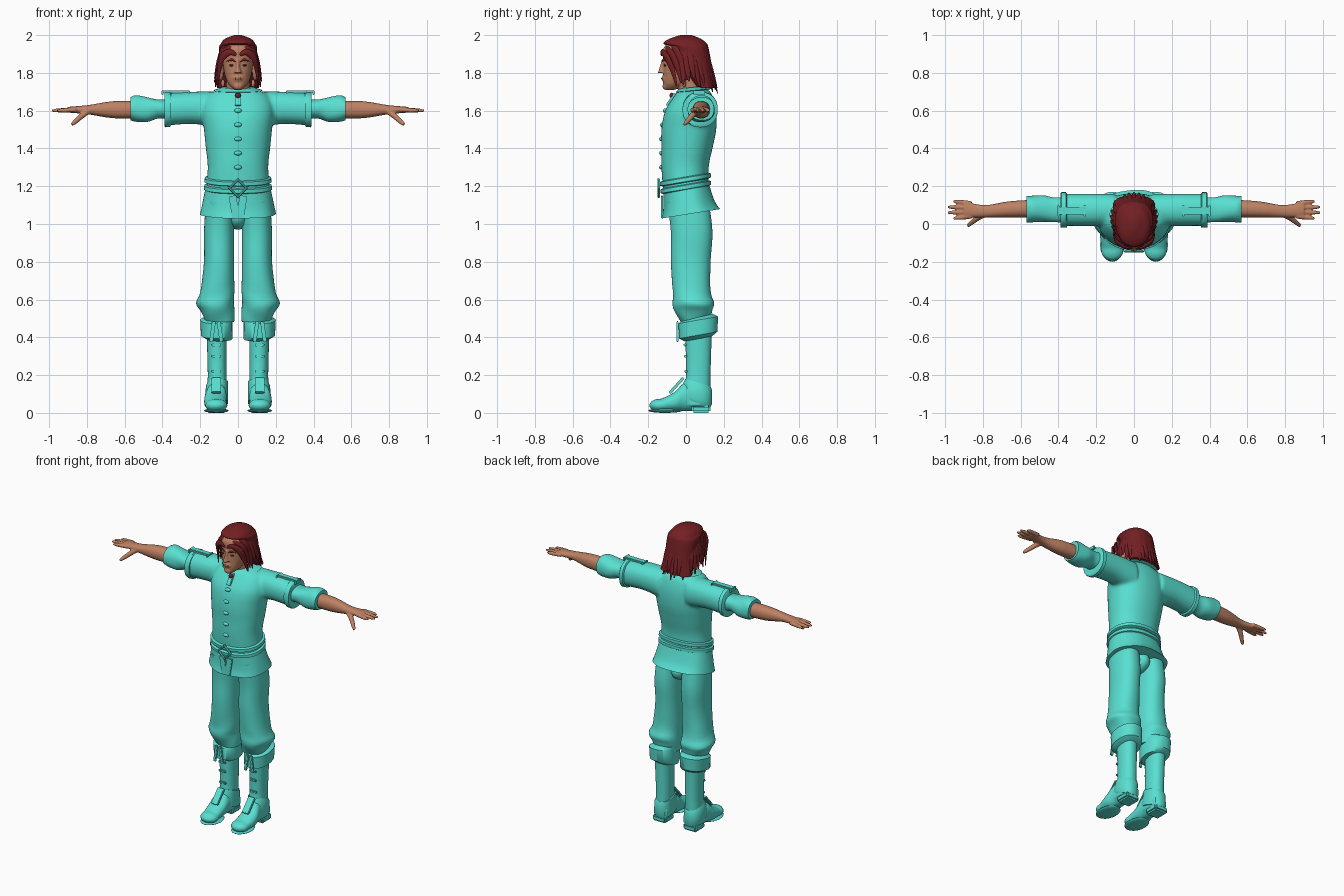
import bpy, bmesh
from math import cos, sin, pi, radians, copysign
from mathutils import Vector, Matrix

if "Cube" in bpy.data.objects:
    bpy.data.objects.remove(bpy.data.objects["Cube"])


def material(name, *rgb):
    mat = bpy.data.materials.new(name)
    mat.use_nodes = True
    mat.diffuse_color = (*rgb, 1)
    mat.node_tree.nodes["Principled BSDF"].inputs["Base Color"].default_value = (*rgb, 1)
    return mat


cloth = material("turquoise cloth", .1, .74, .64)
hair = material("dark red hair", .17, .014, .017)
skin = material("tan skin", .51, .22, .125)
lip = material("lip brown", .36, .13, .08)
dark = material("eye dark", .05, .02, .02)


def select(objects):
    bpy.ops.object.select_all(action="DESELECT")
    for ob in objects:
        ob.select_set(True)
    bpy.context.view_layer.objects.active = objects[0]


def add_mirror(ob):
    ob.modifiers.new("Mirror", "MIRROR").use_mirror_merge = False


def finish(name, bm, mat, mirror=False):
    bmesh.ops.recalc_face_normals(bm, faces=bm.faces)
    mesh = bpy.data.meshes.new(name)
    bm.to_mesh(mesh)
    bm.free()
    mesh.materials.append(mat)
    ob = bpy.data.objects.new(name, mesh)
    bpy.context.collection.objects.link(ob)
    select([ob])
    bpy.ops.object.shade_smooth_by_angle(angle=radians(45))
    if mirror:
        add_mirror(ob)
    return ob


def spline(rows, steps):
    """Catmull-Rom curve through rows of numbers."""
    out, last = [], len(rows) - 1
    for i in range(last):
        a, b, c, d = (Vector(rows[max(0, min(last, i + k))]) for k in (-1, 0, 1, 2))
        for s in range(steps):
            t = s / steps
            out.append(b + t / 2 * (c - a + t * (2 * a - 5 * b + 4 * c - d + t * (3 * b - a - 3 * c + d))))
    return out + [Vector(rows[last])]


def at(rows, t):
    """Section of a profile at one position along it."""
    for low, high in zip(rows, rows[1:]):
        if t <= high[0]:
            break
    return Vector(low).lerp(Vector(high), (t - low[0]) / (high[0] - low[0]))


def skin_rings(name, bm, rings, mat, mirror):
    for p, q in zip(rings, rings[1:]):
        for k in range(len(p)):
            bm.faces.new((p[k], p[k - 1], q[k - 1], q[k]))
    bm.faces.new(rings[0])
    bm.faces.new(rings[-1])
    return finish(name, bm, mat, mirror)


def loft(name, axis, rows, mat, inner=None, mirror=False, slope=0, side=1, steps=4, wave=None):
    """Skin rows of (position, far width, low depth, high depth); without inner, width is symmetric."""
    bm, rings, count = bmesh.new(), [], 72
    for t, far, low, high in spline(rows, steps):
        near = -far if inner is None else inner
        ring = []
        for k in range(count):
            angle = 2 * pi * k / count
            grow = 1 + (wave(t, angle) if wave else 0)
            a, b = (middle + grow * half * copysign(abs(f) ** .9, f) for middle, half, f in (
                ((near + far) / 2, (far - near) / 2, cos(angle)), ((low + high) / 2, (high - low) / 2, sin(angle))))
            u = t + slope * b
            x, y, z = {"x": (u, a, b), "y": (a, u, b), "z": (a, b, u)}[axis]
            ring.append(bm.verts.new((x * side, y, z)))
        rings.append(ring)
    return skin_rings(name, bm, rings, mat, mirror)


def band(name, axis, rows, start, end, grow, inner=None, **options):
    """Raised band hugging a stretch of a profile."""
    swell, edge = Vector((0, grow, -grow, grow)), Vector(((end - start) / 6, 0, 0, 0))
    a, b = at(rows, start), at(rows, end)
    inner = None if inner is None else inner - grow
    return loft(name, axis, [a, a + swell + edge, b + swell - edge, b], cloth, inner, steps=1, **options)


def ball(name, loc, size, mat, mirror=False):
    bm = bmesh.new()
    bmesh.ops.create_uvsphere(bm, u_segments=20, v_segments=12, radius=1,
                              matrix=Matrix.Translation(loc) @ Matrix.Diagonal((*size, 1)))
    return finish(name, bm, mat, mirror)


def box(name, loc, size, mirror=False, turn=0, axis="X"):
    bm = bmesh.new()
    bmesh.ops.create_cube(bm, size=1, matrix=Matrix.Translation(loc)
                          @ Matrix.Rotation(radians(turn), 4, axis) @ Matrix.Diagonal((*size, 1)))
    bmesh.ops.bevel(bm, geom=bm.edges[:], offset=min(size) / 4, segments=2, affect="EDGES")
    return finish(name, bm, cloth, mirror)


def strand(name, points, width, mat, mirror=False):
    """Flat lock with thin ends if hair, otherwise a round finger."""
    bm, rings, count = bmesh.new(), [], 10
    path = spline(points, 5)
    for i, p in enumerate(path):
        t = i / (len(path) - 1)
        along = path[min(i + 1, len(path) - 1)] - path[max(i - 1, 0)]
        u = along.cross(Vector((p.x, p.y, 0)) if mat == hair else Vector((0, 0, 1))).normalized()
        v = u.cross(along.normalized())
        if mat == hair:
            u, v = (u * sin(pi * (.1 + .85 * t)), v * sin(pi * (.1 + .85 * t)) / 2)
        else:
            u, v = u * (1 - t ** 4 / 2), v * (1 - t ** 4 / 2)
        rings.append([bm.verts.new(p + width * (u * cos(2 * pi * k / count) + v * sin(2 * pi * k / count)))
                      for k in range(count)])
    return skin_rings(name, bm, rings, mat, mirror)


def fuse(name, objects, voxel, mirror=False):
    """Blend overlapping parts into one surface."""
    select(objects)
    bpy.ops.object.join()
    ob = objects[0]
    ob.name = name
    remesh = ob.modifiers.new("Remesh", "REMESH")
    remesh.mode, remesh.voxel_size, remesh.use_smooth_shade = "VOXEL", voxel, True
    ob.modifiers.new("Smooth", "SMOOTH").iterations = 5
    if mirror:
        add_mirror(ob)


# Shirt: torso and upper sleeves blended together
torso = [(1.16, .17, -.12, .12), (1.3, .16, -.13, .12), (1.4, .17, -.13, .14), (1.5, .18, -.13, .16),
         (1.6, .19, -.11, .16), (1.68, .16, -.06, .14), (1.72, .08, -.03, .11)]
sleeve = [(.1, .16, 1.51, 1.7), (.24, .16, 1.53, 1.7), (.39, .16, 1.52, 1.69)]
fuse("shirt", [loft("torso", "z", torso, cloth)]
     + [loft("sleeve", "x", sleeve, cloth, -.01, side=s) for s in (1, -1)], .01)
band("sleeve_rims", "x", sleeve, .355, .39, .008, -.01, mirror=True)
loft("lower_sleeves", "x", [(.34, .15, 1.55, 1.66), (.42, .14, 1.56, 1.66), (.48, .15, 1.54, 1.67),
                            (.54, .15, 1.54, 1.68), (.57, .15, 1.55, 1.67)], cloth, .01, True,
     wave=lambda t, a: sin(3 * a + 30 * t) / 40)
band("collar", "z", torso, 1.7, 1.72, .01, slope=.1)
box("shoulder_straps", (.33, .07, 1.7), (.15, .04, .015), True)
for x in (.26, .4):
    box("strap_buckles", (x, .07, 1.695), (.012, .06, .025), True)
for i in range(5):
    z = 1.3 + i * .075
    ball("shirt_button", (0, at(torso, z)[2], z), (.02, .012, .012), cloth)
box("shirt_placket", (0, -.08, 1.66), (.03, .012, .08), turn=-35)
ball("collar_clasp", (0, -.075, 1.68), (.015, .012, .015), hair)

# Shirt skirt below the belt, with a split front flap
loft("shirt_skirt", "z", [(1.05, .2, -.13, .18), (1.1, .19, -.12, .15), (1.2, .17, -.12, .12)], cloth,
     slope=.16, wave=lambda t, a: sin(6 * a) * (1.2 - t) / 10)
for s in (1, -1):
    box("front_flap", (s * .02, -.128, 1.09), (.04, .01, .12), turn=s * 9, axis="Y")

# Belt with two bands and a diamond buckle
for z in (1.18, 1.22):
    band("belt_band", "z", torso, z, z + .03, .012, slope=.17)
bpy.ops.mesh.primitive_torus_add(major_segments=4, minor_segments=6, major_radius=.045, minor_radius=.008,
                                 location=(0, -.145, 1.19), rotation=(pi / 2, 0, 0))
bpy.context.object.name = "belt_buckle"
bpy.context.object.data.materials.append(cloth)

# Trousers bunched at the knee
loft("trouser_legs", "z", [(.48, .17, -.03, .12), (.54, .2, -.06, .14), (.58, .22, -.07, .15), (.64, .2, -.07, .13),
                           (.8, .18, -.08, .13), (.96, .18, -.08, .14), (1.12, .17, -.1, .12)], cloth, .02, True,
     wave=lambda t, a: sin(3 * a + 45 * t) * max(0, .75 - t) / 8)
ball("trouser_seat", (0, .03, 1.04), (.06, .1, .07), cloth)

# Boots: shaft, foot and toe blended, then fittings
shaft = [(.04, .17, -.03, .13), (.2, .16, 0, .13), (.5, .17, -.01, .14)]
foot = [(-.14, .17, .01, .07), (-.06, .18, .01, .11), (0, .17, .01, .16), (.12, .16, .01, .12)]
fuse("boots", [loft("shaft", "z", shaft, cloth, .06), loft("foot", "y", foot, cloth, .06),
               ball("toe", (.115, -.14, .04), (.06, .055, .035), cloth)], .008, True)
box("boot_heels", (.115, .08, .02), (.1, .1, .04), True)
ball("boot_soles", (.115, -.11, .012), (.065, .09, .012), cloth, True)
band("ankle_guards", "z", shaft, .07, .18, .008, .06, mirror=True, slope=-.3)
box("instep_tongues", (.115, -.05, .145), (.05, .015, .11), True, -42)
for z in (.22, .3, .36):
    box("boot_straps", (.115, at(shaft, z)[2], z), (.05, .015, .015), True)
band("boot_cuffs", "z", shaft, .38, .5, .03, .06, mirror=True, slope=.18)
for s in (1, -1):
    box("cuff_tabs", (.115 + s * .02, -.045, .43), (.02, .012, .11), True, -s * 8, "Y")

# Bare forearms with palm, fingers and thumb blended
arm = [loft("forearm", "x", [(.5, .13, 1.56, 1.65), (.66, .12, 1.56, 1.65), (.79, .1, 1.58, 1.63),
                             (.9, .12, 1.59, 1.62)], skin, .035)]
for spread in (-1.5, -.5, .5, 1.5):
    arm.append(strand("finger", [(.86, .075 + spread * .023, 1.605),
                                 (.99 - spread ** 2 * .015, .075 + spread * .03, 1.6)], .013, skin))
arm.append(strand("thumb", [(.79, .05, 1.6), (.83, .03, 1.57), (.88, -.01, 1.525)], .016, skin))
fuse("forearms_and_hands", arm, .005, True)

# Head, neck, nose and mouth blended, then features
skull = [(1.71, .02, -.11, -.06), (1.74, .05, -.12, 0), (1.79, .07, -.12, .05), (1.86, .08, -.12, .08),
         (1.93, .08, -.12, .09), (1.98, .05, -.07, .06)]
nose = [(1.8, .02, -.15, -.1), (1.83, .01, -.14, -.1), (1.87, .01, -.13, -.1)]
fuse("head", [loft("skull", "z", skull, skin), loft("nose", "z", nose, skin),
              loft("neck", "z", [(1.62, .06, -.04, .1), (1.78, .06, -.04, .08)], skin),
              ball("chin", (0, -.11, 1.73), (.025, .015, .02), skin),
              ball("mouth_mound", (0, -.11, 1.77), (.03, .02, .02), skin)], .005)
ball("ears", (.09, 0, 1.81), (.015, .025, .05), skin, True)
ball("earlobes", (.08, -.01, 1.745), (.01, .01, .02), skin, True)
ball("lips", (0, -.126, 1.77), (.02, .006, .006), lip)
ball("eyes", (.032, -.11, 1.84), (.014, .008, .006), dark, True)
strand("eyebrows", [(.014, -.125, 1.86), (.035, -.12, 1.87), (.06, -.1, 1.86)], .006, hair, True)

# Hair: grooved cap, draped locks round the back and swept front locks
loft("hair_cap", "z", [(1.72, .11, .06, .15), (1.82, .1, -.02, .14), (1.93, .1, -.08, .12), (1.955, .09, -.12, .11),
                       (1.98, .07, -.09, .08), (2, .02, -.03, .03)], hair,
     wave=lambda t, a: cos(18 * a) * (2 - t) / 16)
for i in range(19):
    angle = radians(i * 12 - 18)
    drop = .24 + .05 * max(0, sin(angle)) - .015 * (i % 3)
    points = []
    for t in (0, .2, .5, .75, 1):
        reach = .055 + .07 * t ** .6
        points.append((cos(angle) * reach, .03 * t + sin(angle) * reach * 1.1, 1.98 - drop * t))
    strand("hair_lock", points, .02, hair)
for i in range(3):
    shift = Vector((0, i / 40, i / 60))
    path = [(.01, -.13, 1.895), (.045, -.125, 1.91), (.085, -.1, 1.88), (.1, -.07, 1.81), (.11, -.05, 1.73)]
    strand("front_locks", [Vector(p) + shift for p in path], .02, hair, True)
